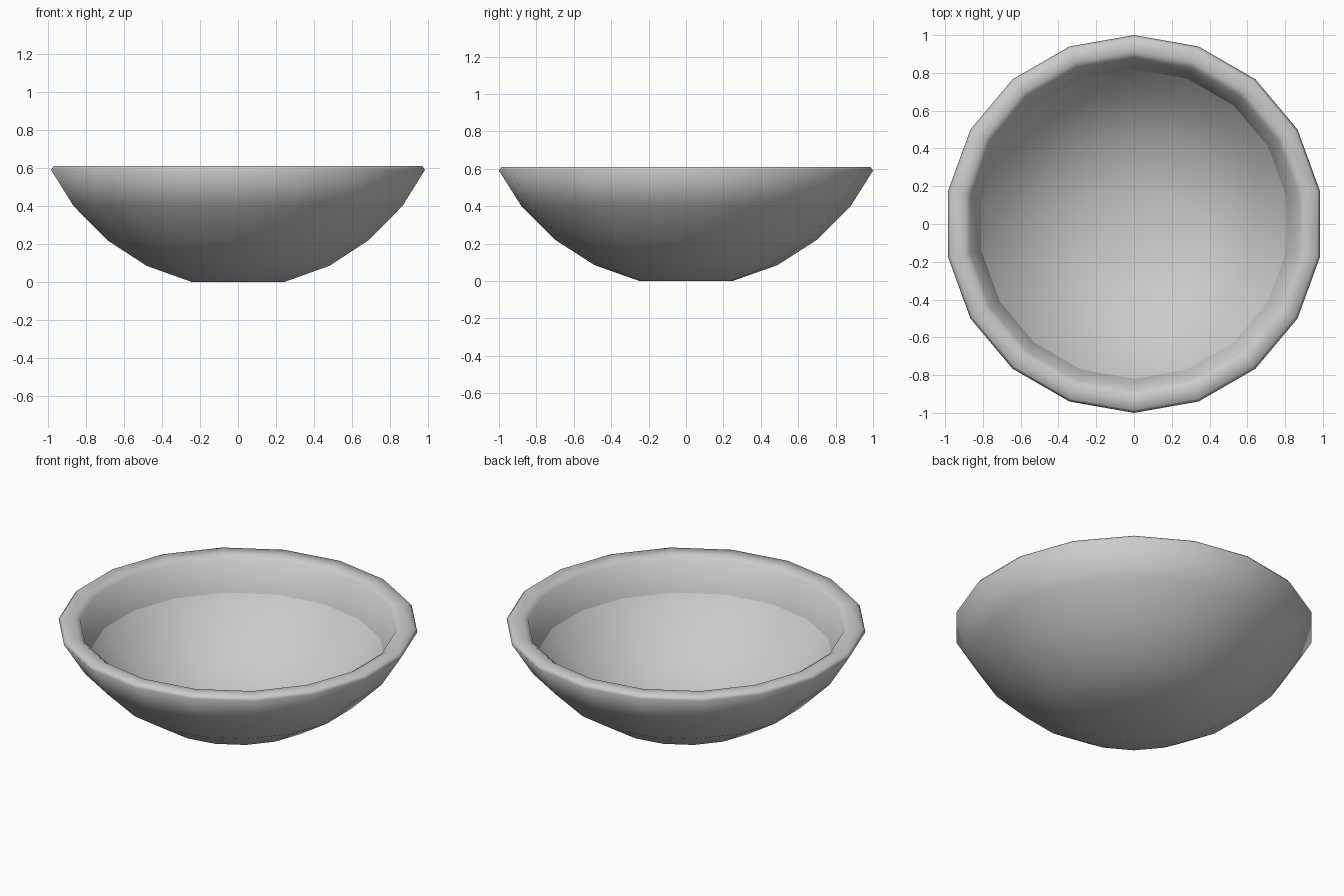
import bpy, bmesh, math

if "Cube" in bpy.data.objects:
    bpy.data.objects.remove(bpy.data.objects["Cube"])

SIDES = 18


def lathe(name, profile, cap_up=None):
    """Revolve (radius, z) points; cap the first ring with a flat disc if asked."""
    bm = bmesh.new()
    rings = []
    for r, z in profile:
        ring = []
        for i in range(SIDES):
            a = math.pi / 2 + 2 * math.pi * i / SIDES
            ring.append(bm.verts.new((r * math.cos(a), r * math.sin(a), z)))
        rings.append(ring)
    for lo, hi in zip(rings, rings[1:]):
        for i in range(SIDES):
            j = (i + 1) % SIDES
            quad = (lo[i], lo[j], hi[j], hi[i])
            bm.faces.new(quad[::-1] if cap_up else quad)
    if cap_up is not None:
        bm.faces.new(rings[0] if cap_up else rings[0][::-1])
    for f in bm.faces:
        f.smooth = True
    mesh = bpy.data.meshes.new(name)
    bm.to_mesh(mesh)
    bm.free()
    obj = bpy.data.objects.new(name, mesh)
    bpy.context.collection.objects.link(obj)
    return obj


# Outer shell, rounded rim and the steep lip inside it
lathe("bowl_shell", [(0.25, 0), (0.49, 0.085), (0.70, 0.22), (0.88, 0.40),
                     (1.0, 0.59), (0.985, 0.61), (0.91, 0.61),
                     (0.88, 0.59), (0.82, 0.41)], cap_up=False)

# Concave inner surface, meeting the lip at a crisp edge
lathe("bowl_interior", [(0.24, 0.02), (0.48, 0.105), (0.68, 0.24),
                        (0.82, 0.41)], cap_up=True)
